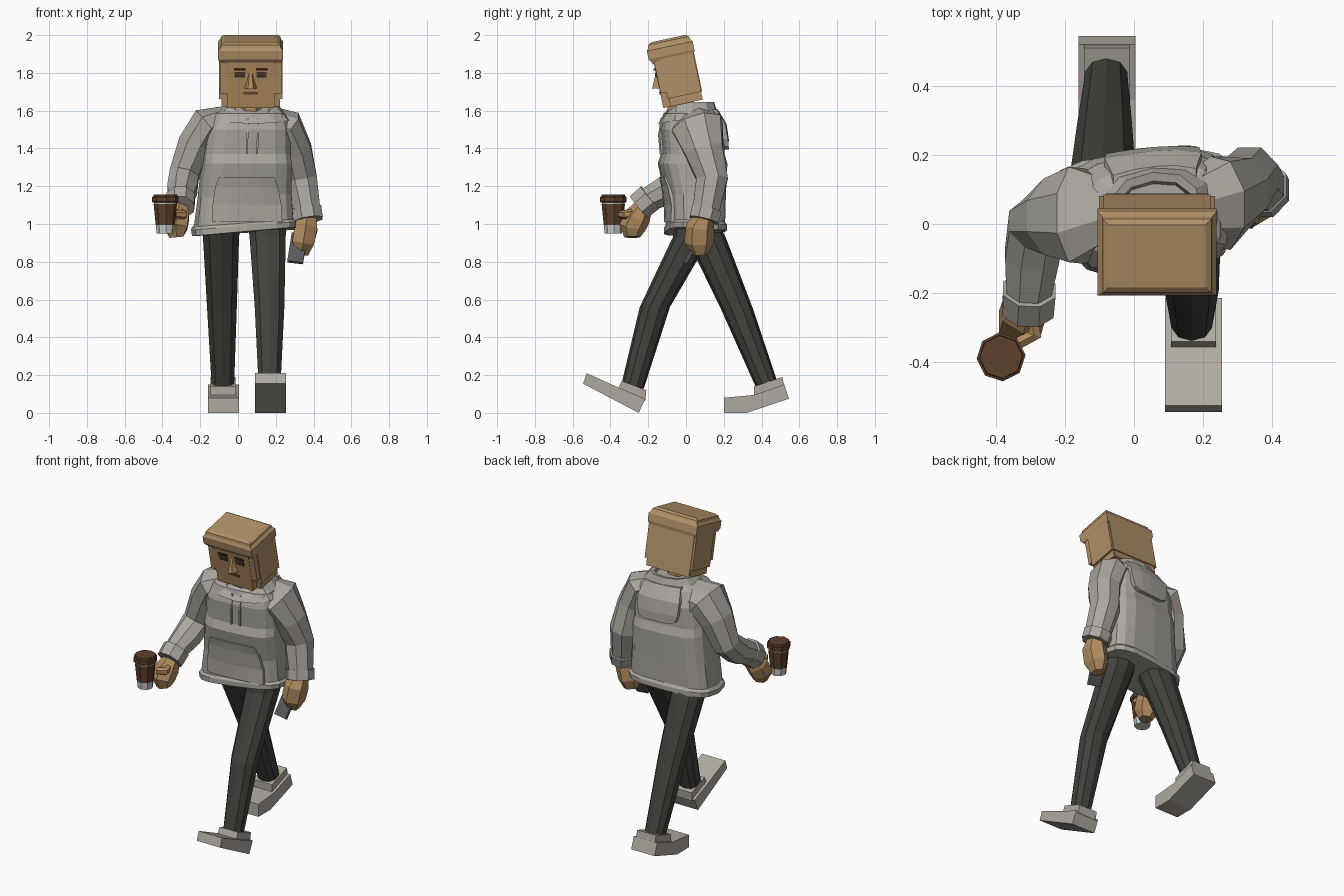
import bpy, bmesh, math
from mathutils import Vector, Matrix
from mathutils.bvhtree import BVHTree

if "Cube" in bpy.data.objects:
    bpy.data.objects.remove(bpy.data.objects["Cube"])

def material(name, r, g, b):
    m = bpy.data.materials.new(name)
    m.diffuse_color = (r, g, b, 1)
    m.use_nodes = True
    m.node_tree.nodes["Principled BSDF"].inputs["Base Color"].default_value = m.diffuse_color
    return m

HOODIE = material("hoodie_grey", 0.41, 0.39, 0.352)
HAIR = material("hair_tan", 0.44, 0.28, 0.135)
SKIN = material("skin_tan", 0.45, 0.265, 0.115)
PANTS = material("trouser_charcoal", 0.053, 0.056, 0.046)
SHOE = material("shoe_grey", 0.43, 0.40, 0.355)
BROWN = material("cup_brown", 0.112, 0.052, 0.025)
WHITE = material("cup_white", 0.60, 0.60, 0.58)
DARK = material("eye_dark", 0.035, 0.03, 0.022)
PHONE = material("phone_grey", 0.10, 0.10, 0.10)
LIP = material("lip_brown", 0.14, 0.065, 0.03)

def make(name, verts, faces, mat, matrix=None):
    me = bpy.data.meshes.new(name)
    me.from_pydata([tuple(v) for v in verts], [], faces)
    bm = bmesh.new()
    bm.from_mesh(me)
    bmesh.ops.recalc_face_normals(bm, faces=bm.faces)
    bm.to_mesh(me)
    bm.free()
    me.materials.append(mat)
    ob = bpy.data.objects.new(name, me)
    bpy.context.collection.objects.link(ob)
    if matrix:
        ob.matrix_world = matrix
    return ob

def loft(name, rings, mat, matrix=None, caps=True):
    n = len(rings[0])
    verts = [p for ring in rings for p in ring]
    faces = [(k*n+i, k*n+(i+1) % n, (k+1)*n+(i+1) % n, (k+1)*n+i)
             for k in range(len(rings)-1) for i in range(n)]
    if caps:
        faces += [tuple(range(n)), tuple(range(len(verts)-n, len(verts)))]
    return make(name, verts, faces, mat, matrix)

def rect(x, y0, y1, z):
    return [(-x, y0, z), (x, y0, z), (x, y1, z), (-x, y1, z)]

def box(name, x0, x1, y0, y1, z0, z1, mat, matrix=None):
    rings = [[(x0, y0, z), (x1, y0, z), (x1, y1, z), (x0, y1, z)] for z in (z0, z1)]
    return loft(name, rings, mat, matrix)

def oval(cx, cy, z, hx, hy, n=8, power=1.0, turn=0.0, yaw=0.0):
    pts = []
    for i in range(n):
        a = 2*math.pi*(i+turn)/n
        c, s = math.cos(a), math.sin(a)
        v = Vector((math.copysign(abs(c)**power, c)*hx, math.copysign(abs(s)**power, s)*hy, 0))
        v.rotate(Matrix.Rotation(yaw, 3, 'Z'))
        pts.append(v + Vector((cx, cy, z)))
    return pts

def limb(name, path, mat, n=8):
    # tube whose rings stand square to the path; path = (x, y, z, radius[, depth scale])
    pts = [Vector(p[:3]) for p in path]
    rings = []
    for i, p in enumerate(pts):
        d = (pts[min(i+1, len(pts)-1)] - pts[max(i-1, 0)]).normalized()
        u = (Vector((1, 0, 0)) - d*d.x).normalized()
        w = d.cross(u) * (path[i][4] if len(path[i]) > 4 else 1)
        rings.append([p + path[i][3]*(u*math.cos(a) + w*math.sin(a))
                      for a in (2*math.pi*(k+0.5)/n for k in range(n))])
    return loft(name, rings, mat)

def prism(name, profile, x0, x1, mat, matrix=None):
    return loft(name, [[(x, y, z) for y, z in profile] for x in (x0, x1)], mat, matrix)

# Hoodie body: boxy rings, hem hanging lower at one front corner
YAW = math.radians(6)
body = []
for z, cx, cy, hx, hy in [(0.958, .03, .05, .255, .14), (0.96, .03, .05, .275, .158), (0.99, .03, .05, .28, .158),
                          (1.005, .03, .05, .265, .148), (1.15, .035, .05, .25, .153), (1.32, .045, .035, .24, .178),
                          (1.37, .045, .035, .235, .162), (1.5, .05, .03, .225, .168), (1.585, .06, .025, .19, .14),
                          (1.615, .065, .03, .14, .10)]:
    ring = oval(cx, cy, z, hx, hy, 16, 0.55, 0, YAW)
    for p in ring:
        p.z += (p.x - .03)*(0.09 if p.y < .05 else 0.04)*max(0, (1.3 - z)/0.35)
    body.append(ring)
torso = loft("hoodie_body", body, HOODIE)
tree = BVHTree.FromPolygons([v.co for v in torso.data.vertices], [tuple(p.vertices) for p in torso.data.polygons])

def patch(name, rows, side, lift, thick, mat, cols=5):
    # sheet laid on the body; rows = (z, x0, x1); side -1 front, 1 back
    verts = []
    for off in (lift, lift - thick):
        for z, x0, x1 in rows:
            for i in range(cols):
                x = x0 + (x1-x0)*i/(cols-1)
                hit = tree.ray_cast(Vector((x, side*2, z)), Vector((0, -side, 0)))[0]
                verts.append((x, (hit.y if hit else 0.1*side) + side*off, z))
    m, r = len(rows)*cols, len(rows)
    faces = []
    for k in range(r-1):
        for i in range(cols-1):
            a = k*cols+i
            f = (a, a+1, a+cols+1, a+cols)
            faces += [f, tuple(m+j for j in f)]
    rim = list(range(cols)) + [k*cols+cols-1 for k in range(1, r)] \
        + [(r-1)*cols+i for i in range(cols-2, -1, -1)] + [k*cols for k in range(r-2, 0, -1)]
    faces += [(a, b, m+b, m+a) for a, b in zip(rim, rim[1:]+rim[:1])]
    return make(name, verts, faces, mat)

patch("front_pocket", [(1.25, -.10, .19), (1.20, -.12, .21), (1.10, -.135, .23), (1.01, -.135, .235)], -1, .012, .02, HOODIE)
patch("hood_flap", [(1.605, -.06, .18), (1.53, -.085, .195), (1.45, -.08, .19), (1.41, -.065, .175), (1.395, -.03, .145)],
      1, .025, .05, HOODIE)
for x in (.045, .10):
    patch("drawstring", [(1.56, x, x+.01), (1.47, x, x+.01), (1.37, x-.004, x+.006)], -1, .012, .02, HOODIE, 2)

# Hood collar, dipping to a V at the front
collar = []
for z, hx, hy, dip in [(1.55, .215, .165, .02), (1.645, .135, .135, .085), (1.64, .115, .11, .085), (1.56, .10, .085, .03)]:
    ring = oval(.067, .015, z, hx, hy, 12, 0.8, 0, YAW)
    for i, p in enumerate(ring):
        p.z -= dip*max(0, -math.sin(2*math.pi*i/12))**3
    collar.append(ring)
loft("hood_collar", collar, HOODIE, caps=False)
limb("neck", [(.065, -.02, 1.50, .075), (.067, -.035, 1.70, .075)], SKIN)

# Sleeves with broad shoulders, cuffs and hands
limb("left_sleeve", [(-.08, .03, 1.54, .08, 1.3), (-.165, .025, 1.525, .10, 1.5), (-.23, .02, 1.42, .095, 1.25),
                     (-.285, .0, 1.26, .085), (-.295, -.09, 1.185, .085), (-.305, -.20, 1.13, .07)], HOODIE)
limb("left_cuff", [(-.303, -.19, 1.14, .082), (-.307, -.25, 1.09, .08)], HOODIE)
limb("left_hand", [(-.305, -.22, 1.10, .045), (-.32, -.255, 1.04, .07), (-.33, -.285, .98, .07), (-.325, -.285, .93, .042)], SKIN, 6)
limb("left_thumb", [(-.30, -.25, 1.06, .025), (-.29, -.32, 1.05, .025), (-.335, -.345, 1.05, .02)], SKIN, 6)
limb("right_sleeve", [(.17, .05, 1.54, .08, 1.3), (.25, .06, 1.515, .10, 1.45), (.305, .095, 1.39, .092, 1.2),
                      (.335, .138, 1.24, .09), (.365, .105, 1.07, .077)], HOODIE)
limb("right_cuff", [(.362, .11, 1.08, .086), (.372, .095, 1.02, .084)], HOODIE)
limb("right_hand", [(.37, .10, 1.04, .05), (.36, .075, .98, .07, 1.1), (.345, .07, .90, .066, 1.2), (.335, .075, .84, .042)], SKIN, 6)
box("phone", -.042, .042, -.01, .01, -.09, .08, PHONE,
    Matrix.Translation((.315, .04, .875)) @ Matrix.Rotation(math.radians(-28), 4, 'X') @ Matrix.Rotation(math.radians(8), 4, 'Y'))

# Takeaway cup
def cup_part(name, rings, mat):
    loft(name, [oval(-.385, -.385, z, r, r, 8, 1, .1) for z, r in rings], mat)
cup_part("cup_base", [(.95, .046), (.995, .05)], WHITE)
cup_part("cup_sleeve", [(.995, .051), (1.105, .062)], BROWN)
cup_part("cup_band", [(1.105, .06), (1.113, .061)], WHITE)
cup_part("cup_lid", [(1.113, .063), (1.118, .071), (1.143, .071), (1.145, .064), (1.157, .062)], BROWN)

# Trouser legs: centre, height and half sizes per ring
def leg(name, rings, mat):
    loft(name, [oval(x, y, z, hx, hy, 10, .9, .5) for x, y, z, hx, hy in rings], mat)
leg("left_leg", [(-.085, .05, 1.05, .11, .10), (-.09, .105, .93, .10, .105), (-.085, .27, .55, .082, .085),
                 (-.08, .43, .14, .062, .062)], PANTS)
leg("right_leg", [(.15, .05, 1.05, .11, .10), (.157, .03, .93, .10, .10), (.167, -.165, .56, .082, .08),
                  (.167, -.285, .13, .06, .062)], PANTS)

# Shoes from side profiles (y, z)
prism("left_shoe", [(.2, 0), (.2, .08), (.36, .095), (.52, .15), (.545, .075), (.32, 0)], -.16, .005, SHOE)
prism("left_shoe_collar", [(.36, .08), (.36, .14), (.51, .19), (.525, .12)], -.145, -.012, SHOE)
prism("right_shoe", [(-.545, .155), (-.525, .21), (-.36, .135), (-.215, .075), (-.25, 0)], .09, .255, SHOE)
prism("right_shoe_collar", [(-.365, .115), (-.34, .17), (-.21, .12), (-.215, .065)], .107, .238, SHOE)

# Head, built upright then tipped forward
HEAD = Matrix.Translation((.067, -.054, 1.81)) @ Matrix.Rotation(math.radians(12), 4, 'X')
box("head", -.125, .125, -.105, .09, -.178, .12, SKIN, HEAD)
loft("hair_cap", [rect(.165, -.115, .114, .07), rect(.172, -.128, .12, .09), rect(.172, -.128, .12, .135),
                  rect(.160, -.118, .11, .15), rect(.157, -.113, .105, .165), rect(.140, -.095, .09, .176)], HAIR, HEAD)
box("hair_back", -.155, .155, .06, .114, -.135, .09, HAIR, HEAD)
box("hair_nape", -.148, .148, .05, .108, -.178, -.13, HAIR, HEAD)
box("hair_fringe", -.13, .13, -.112, -.09, .06, .09, HAIR, HEAD)
for s, side in ((-1, "left"), (1, "right")):
    def strip(name, a, b, *rest):
        box(side + name, min(s*a, s*b), max(s*a, s*b), *rest, HEAD)
    strip("_hair_side", .12, .168, -.072, .11, -.135, .095, HAIR)
    strip("_hair_lower", .12, .155, -.066, .104, -.178, -.13, HAIR)
    strip("_sideburn", .12, .162, -.103, -.06, -.10, .085, HAIR)
    strip("_brow", .027, .088, -.114, -.10, .026, .036, DARK)
    strip("_eye", .03, .085, -.110, -.10, -.012, .014, DARK)
    strip("_eyelid", .03, .085, -.112, -.10, .006, .014, LIP)
box("mouth", -.04, .04, -.110, -.10, -.105, -.091, LIP, HEAD)
make("nose", [(-.006, -.105, .014), (.006, -.105, .014), (.033, -.104, -.073), (-.033, -.104, -.073),
              (.014, -.142, -.066), (-.014, -.142, -.066)],
     [(0, 1, 4, 5), (1, 2, 4), (0, 5, 3), (2, 3, 5, 4), (0, 3, 2, 1)], SKIN, HEAD)
